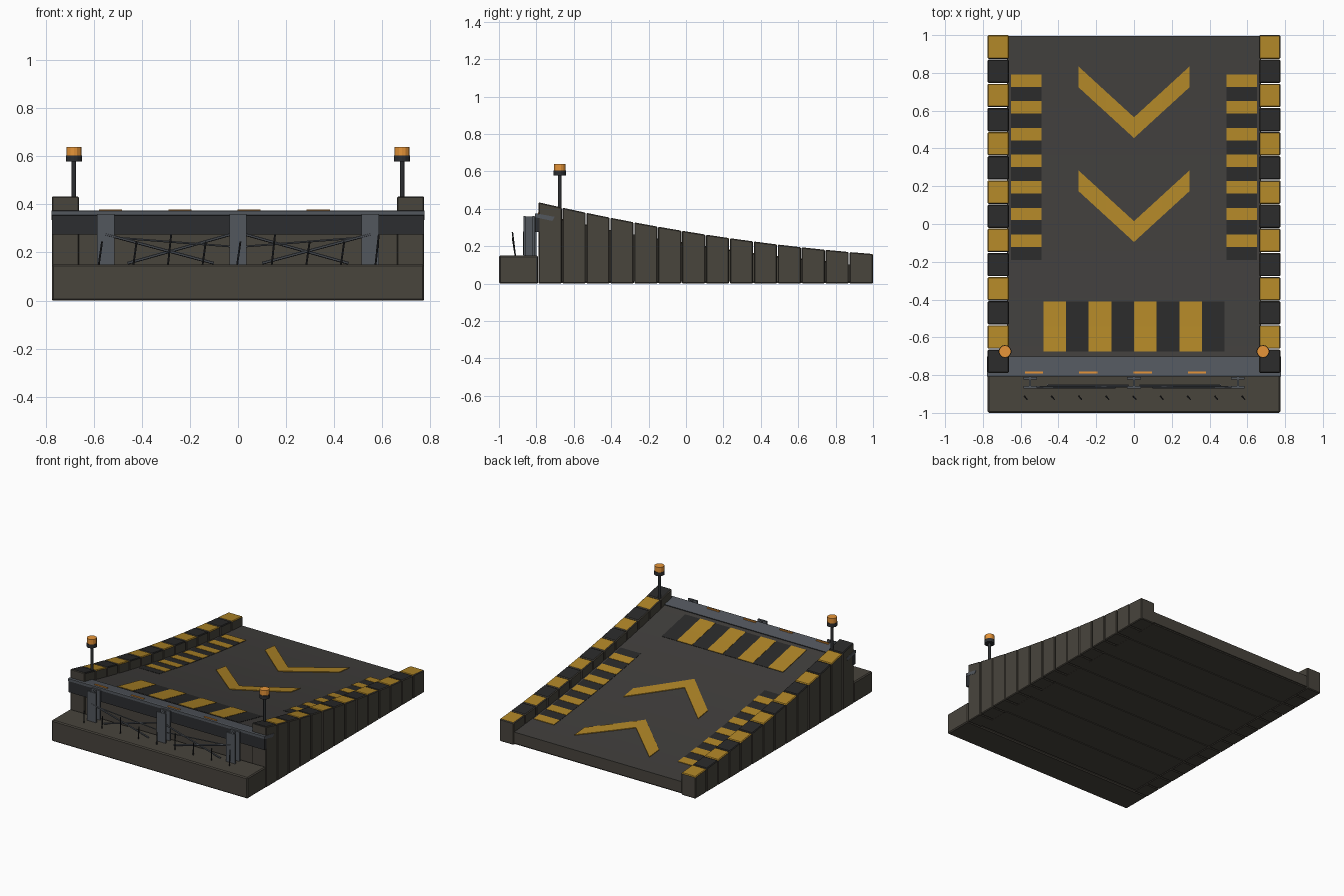
import bpy, bmesh, math
from mathutils import Vector

if "Cube" in bpy.data.objects:
    bpy.data.objects.remove(bpy.data.objects["Cube"])


def mat(name, rgb):
    m = bpy.data.materials.new(name)
    m.diffuse_color = (*rgb, 1)
    m.use_nodes = True
    m.node_tree.nodes["Principled BSDF"].inputs["Base Color"].default_value = m.diffuse_color
    return m


CONCRETE = mat("concrete", (0.065, 0.058, 0.046))
ASPHALT = mat("asphalt", (0.05, 0.047, 0.044))
BLACK = mat("black_paint", (0.022, 0.022, 0.022))
YELLOW = mat("yellow_paint", (0.42, 0.23, 0.02))
STEEL = mat("steel", (0.085, 0.095, 0.11))
DARK_STEEL = mat("dark_steel", (0.025, 0.027, 0.03))
AMBER = mat("amber", (0.8, 0.3, 0.04))

FRONT, BACK, HALF, CURB_IN = -0.79, 1.0, 0.775, 0.662


def curb_z(y):
    t = (y - FRONT) / (BACK - FRONT)
    return 0.435 - 0.415 * t + 0.138 * t * t


def deck_z(y):
    return curb_z(y) - 0.066


def finish(name, bm, mats, bevel=0):
    bmesh.ops.recalc_face_normals(bm, faces=bm.faces)
    me = bpy.data.meshes.new(name)
    bm.to_mesh(me)
    bm.free()
    for m in mats:
        me.materials.append(m)
    ob = bpy.data.objects.new(name, me)
    bpy.context.collection.objects.link(ob)
    if bevel:
        b = ob.modifiers.new("bevel", 'BEVEL')
        b.width, b.segments = bevel, 1
    return ob


def add_prism(bm, profile, x0, x1, top_mat=0):
    """Extrude a (y, z) profile along x; upward faces take top_mat."""
    a = [bm.verts.new((x0, y, z)) for y, z in profile]
    b = [bm.verts.new((x1, y, z)) for y, z in profile]
    faces = [bm.faces.new(a), bm.faces.new(b[::-1])]
    n = len(a)
    for i in range(n):
        faces.append(bm.faces.new((a[i], b[i], b[(i + 1) % n], a[(i + 1) % n])))
    bmesh.ops.recalc_face_normals(bm, faces=faces)
    for f in faces:
        if f.normal.z > 0.7:
            f.material_index = top_mat


def add_box(bm, x0, x1, y0, y1, z0, z1):
    add_prism(bm, [(y0, z0), (y1, z0), (y1, z1), (y0, z1)], x0, x1)


def add_rod(bm, p, q, r, sides=6):
    p, q = Vector(p), Vector(q)
    d = q - p
    m = d.to_track_quat('Z', 'Y').to_matrix().to_4x4()
    m.translation = (p + q) / 2
    bmesh.ops.create_cone(bm, cap_ends=True, segments=sides, radius1=r,
                          radius2=r, depth=d.length, matrix=m)


def slab(bm, x0, x1, y0, y1, lift):
    """Thin painted rectangle that follows the deck."""
    n = max(1, round((y1 - y0) / 0.128))
    ys = [y0 + (y1 - y0) * i / n for i in range(n + 1)]
    add_prism(bm, [(y, deck_z(y) + lift) for y in ys]
              + [(y, deck_z(y) - 0.004) for y in ys[::-1]], x0, x1)


# Front footing ledge
bm = bmesh.new()
add_box(bm, -HALF, HALF, -1, FRONT, 0, 0.15)
finish("front_footing", bm, [CONCRETE], 0.007)

# Sloped deck body
bm = bmesh.new()
ys = [-0.775 + 1.77 * i / 14 for i in range(15)]
add_prism(bm, [(y, deck_z(y)) for y in ys] + [(ys[-1], 0.012), (ys[0], 0.012)],
          -CURB_IN - 0.01, CURB_IN + 0.01, 1)
finish("ramp_deck", bm, [CONCRETE, ASPHALT])

# Underside planks
bm = bmesh.new()
step = 1.77 / 7
for i in range(7):
    y = -0.78 + i * step
    add_box(bm, -CURB_IN, CURB_IN, y + 0.003, y + step - 0.003, 0.004, 0.02)
finish("underside_planks", bm, [CONCRETE])

# Segmented side curbs with alternating painted tops
seg = (BACK - FRONT) / 14
for name, s in (("left_curb", -1), ("right_curb", 1)):
    bm = bmesh.new()
    for i in range(14):
        y0, y1 = FRONT + i * seg + 0.002, FRONT + (i + 1) * seg - 0.002
        if i == 13:
            y1 = BACK
        add_prism(bm, [(y0, 0), (y1, 0), (y1, curb_z(y1)), (y0, curb_z(y0))],
                  s * CURB_IN, s * HALF, 1 + i % 2)
    finish(name, bm, [CONCRETE, BLACK, YELLOW], 0.005)

# Deck markings: dark backings
bm = bmesh.new()
for s in (-1, 1):
    slab(bm, s * 0.49, s * 0.65, -0.19, 0.79, 0.002)
slab(bm, -0.48, 0.48, -0.675, -0.41, 0.002)
finish("marking_backing", bm, [BLACK])

# Yellow edge stripes and stop bar
bm = bmesh.new()
for i in range(7):
    y = 0.725 - i * 0.141
    for s in (-1, 1):
        slab(bm, s * 0.49, s * 0.65, y, y + 0.066, 0.004)
for i in range(4):
    slab(bm, -0.48 + 0.24 * i, -0.36 + 0.24 * i, -0.675, -0.41, 0.004)
finish("yellow_stripes", bm, [YELLOW])

# Direction chevrons
bm = bmesh.new()
for tip in (0.455, -0.095):
    for s in (-1, 1):
        n = 4
        rings = []
        for i in range(n + 1):
            x, y = s * 0.295 * i / n, tip + 0.27 * i / n
            rings.append([bm.verts.new((x, yy, deck_z(yy) + h))
                          for yy, h in ((y, -0.004), (y + 0.11, -0.004),
                                        (y + 0.11, 0.005), (y, 0.005))])
        for a, b in zip(rings, rings[1:]):
            for j in range(4):
                bm.faces.new((a[j], b[j], b[(j + 1) % 4], a[(j + 1) % 4]))
        bm.faces.new(rings[-1])
finish("chevrons", bm, [YELLOW])

# Steel lip plate and dark fascia across the high edge
bm = bmesh.new()
add_prism(bm, [(-0.808, 0.355), (-0.715, 0.335), (-0.702, 0.357), (-0.80, 0.375),
               (-0.808, 0.373)], -HALF - 0.002, HALF + 0.002)
finish("lip_plate", bm, [STEEL])
bm = bmesh.new()
add_box(bm, -HALF, HALF, -0.806, -0.77, 0.275, 0.356)
finish("fascia_beam", bm, [DARK_STEEL])

# Amber marker strips on the lip
bm = bmesh.new()
for i in range(4):
    x = -0.53 + 0.288 * i
    add_box(bm, x - 0.048, x + 0.048, -0.792, -0.781, 0.368, 0.379)
finish("lip_markers", bm, [AMBER])

# I-section support posts
bm = bmesh.new()
for x in (-0.55, 0, 0.55):
    for y in (-0.87, -0.822):
        add_box(bm, x - 0.036, x + 0.036, y, y + 0.012, 0.148, 0.36)
    add_box(bm, x - 0.006, x + 0.006, -0.86, -0.8, 0.148, 0.358)
finish("support_posts", bm, [STEEL])

# Crossed braces between posts
bm = bmesh.new()
for s in (-1, 1):
    add_rod(bm, (s * 0.55, -0.866, 0.275), (s * 0.1, -0.866, 0.155), 0.006)
    add_rod(bm, (s * 0.03, -0.856, 0.275), (s * 0.46, -0.856, 0.155), 0.006)
    add_rod(bm, (s * 0.55, -0.861, 0.265), (s * 0.03, -0.861, 0.225), 0.004)
finish("cross_braces", bm, [STEEL])

# Leaning exposed rebar
bm = bmesh.new()
for i in range(9):
    x = -0.58 + 0.144 * i
    add_rod(bm, (x, -0.912, 0.145), (x + 0.014, -0.928, 0.245 + 0.03 * (i % 3 == 2)), 0.004)
finish("rebar", bm, [DARK_STEEL])

# Beacons on the high curb ends
for name, s in (("left_beacon", -1), ("right_beacon", 1)):
    for part, r, z0, z1, m in (("post", 0.01, 0.4, 0.585, DARK_STEEL),
                               ("collar", 0.034, 0.578, 0.604, DARK_STEEL),
                               ("lamp", 0.032, 0.602, 0.64, AMBER)):
        bm = bmesh.new()
        add_rod(bm, (s * 0.683, -0.675, z0), (s * 0.683, -0.675, z1), r, 14)
        finish(name + "_" + part, bm, [m])
